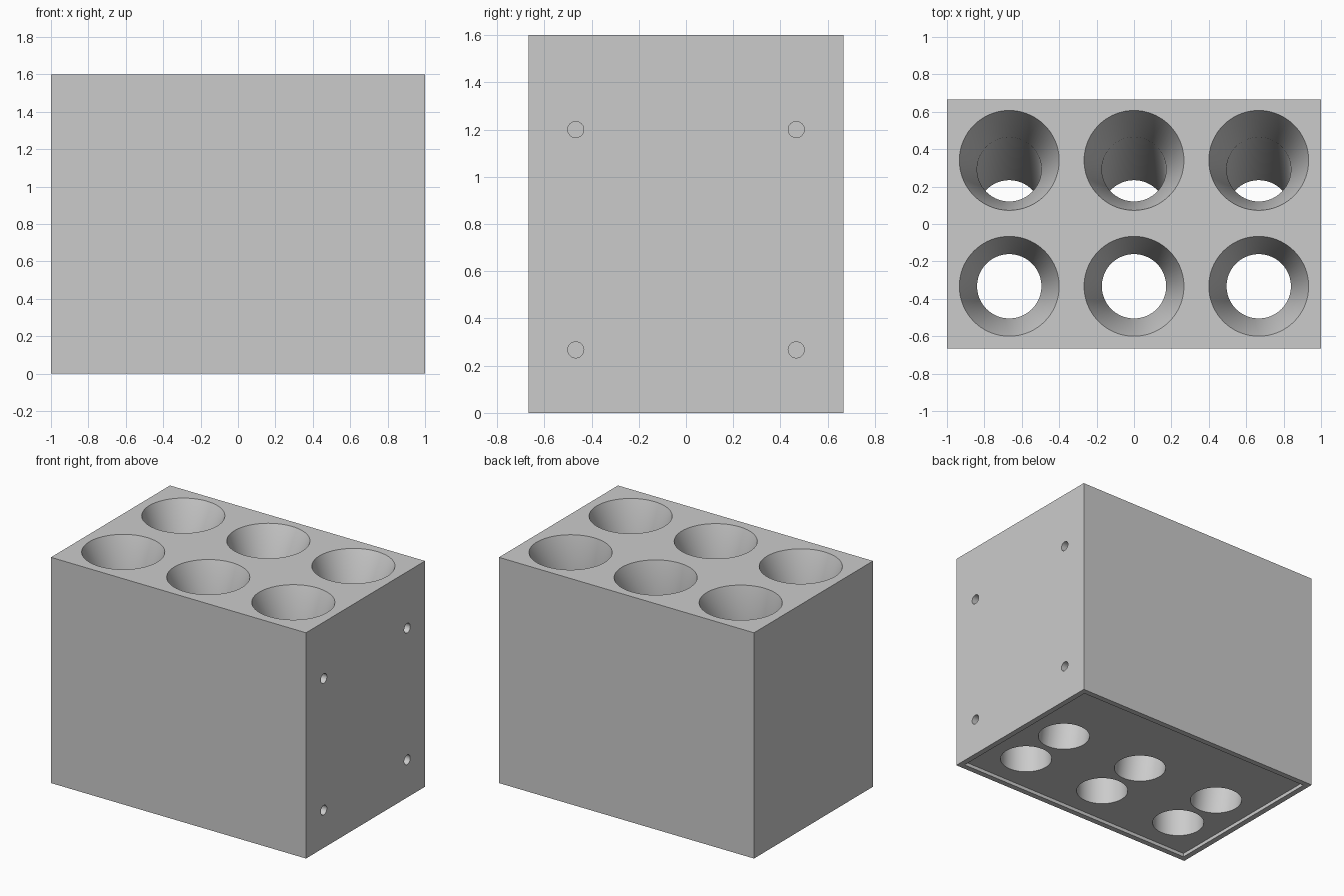
import bpy
import bmesh
import math
from mathutils import Matrix, Vector

default = bpy.data.objects.get("Cube")
if default:
    bpy.data.objects.remove(default, do_unlink=True)

WIDTH, DEPTH, HEIGHT = 2.0, 1.333, 1.6
FUNNEL_R, THROAT_R, FUNNEL_DEPTH = 0.267, 0.172, 0.27
SPACING = 0.667
SLANT = math.tan(math.radians(10))

grey = bpy.data.materials.new("light grey")
grey.use_nodes = True
grey.diffuse_color = (0.6, 0.6, 0.6, 1)
grey.node_tree.nodes["Principled BSDF"].inputs["Base Color"].default_value = (0.6, 0.6, 0.6, 1)


def make_object(name, bm):
    bmesh.ops.recalc_face_normals(bm, faces=bm.faces)
    mesh = bpy.data.meshes.new(name)
    bm.to_mesh(mesh)
    bm.free()
    mesh.materials.append(grey)
    obj = bpy.data.objects.new(name, mesh)
    bpy.context.collection.objects.link(obj)
    return obj


def box(name, size, centre):
    bm = bmesh.new()
    bmesh.ops.create_cube(bm, size=1, matrix=Matrix.Translation(centre) @ Matrix.Diagonal((*size, 1)))
    return make_object(name, bm)


def add_tunnel(bm, x, y, slant, sides=72):
    """Closed funnel and tube, leaning toward the front as it goes down."""
    flare = (FUNNEL_R - THROAT_R) / FUNNEL_DEPTH
    over = 0.05
    levels = [(HEIGHT + over, FUNNEL_R + flare * over),
              (HEIGHT - FUNNEL_DEPTH, THROAT_R), (-over, THROAT_R)]
    rings = []
    for z, r in levels:
        centre = Vector((x, y - slant * (HEIGHT - z), z))
        angles = [math.tau * i / sides for i in range(sides)]
        rings.append([bm.verts.new(centre + Vector((r * math.cos(a), r * math.sin(a), 0)))
                      for a in angles])
    for upper, lower in zip(rings, rings[1:]):
        for i in range(sides):
            j = (i + 1) % sides
            bm.faces.new((upper[i], upper[j], lower[j], lower[i]))
    bm.faces.new(rings[0])
    bm.faces.new(rings[-1])


# Solid block
block = box("holder_block", (WIDTH, DEPTH, HEIGHT), (0, 0, HEIGHT / 2))

# Shallow recess under the base
recess = box("base_recess_cutter", (WIDTH - 0.08, DEPTH - 0.08, 0.1), (0, 0, -0.025))

# Six funnelled tunnels: straight in front, leaning behind
bm = bmesh.new()
for column in (-1, 0, 1):
    add_tunnel(bm, column * SPACING, -0.333, 0)
    add_tunnel(bm, column * SPACING, 0.34, SLANT)
tunnels = make_object("tunnel_cutter", bm)

# Four blind fixing holes in the +x side
bm = bmesh.new()
for y in (-0.467, 0.467):
    for z in (0.267, 1.2):
        bmesh.ops.create_cone(bm, cap_ends=True, segments=32, radius1=0.034, radius2=0.034, depth=0.26,
                              matrix=Matrix.Translation((WIDTH / 2, y, z)) @ Matrix.Rotation(math.pi / 2, 4, "Y"))
fixings = make_object("fixing_hole_cutter", bm)

# Cut the block, then drop the cutters
bpy.ops.object.select_all(action="DESELECT")
block.select_set(True)
bpy.context.view_layer.objects.active = block
for cutter in (recess, tunnels, fixings):
    cutter.hide_render = True
    cut = block.modifiers.new(cutter.name, "BOOLEAN")
    cut.operation = "DIFFERENCE"
    cut.solver = "EXACT"
    cut.object = cutter
    bpy.ops.object.modifier_apply(modifier=cut.name)
    bpy.data.objects.remove(cutter, do_unlink=True)

bpy.ops.object.shade_smooth_by_angle(angle=math.radians(30))
